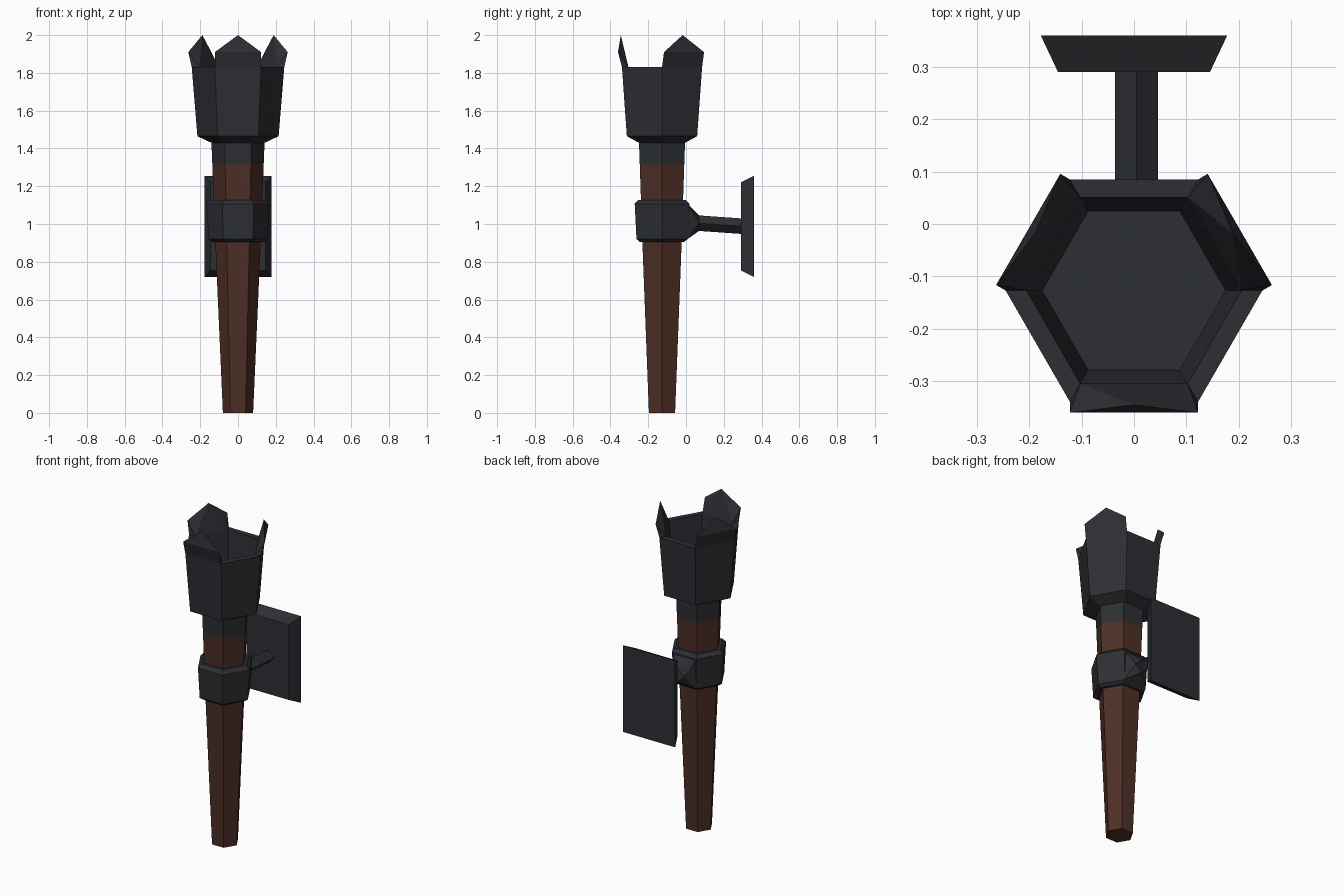
import bpy, bmesh, math
from mathutils import Vector

if "Cube" in bpy.data.objects:
    bpy.data.objects.remove(bpy.data.objects["Cube"])

CY = -0.127  # y of the torch axis


def material(name, col):
    m = bpy.data.materials.new(name)
    m.diffuse_color = (*col, 1)
    m.use_nodes = True
    m.node_tree.nodes["Principled BSDF"].inputs["Base Color"].default_value = m.diffuse_color
    return m


iron = material("dark_iron", (0.027, 0.028, 0.034))
wood = material("brown_wood", (0.075, 0.028, 0.019))


def finish(name, bm, mat):
    bmesh.ops.recalc_face_normals(bm, faces=bm.faces)
    me = bpy.data.meshes.new(name)
    bm.to_mesh(me)
    bm.free()
    me.materials.append(mat)
    ob = bpy.data.objects.new(name, me)
    bpy.context.collection.objects.link(ob)
    return ob


def hex_point(i, r, z):
    a = math.radians(60 * i)
    return Vector((r * math.cos(a), CY + r * math.sin(a), z))


def loft(name, rings, mat):
    """Skin a stack of point rings and cap both ends."""
    bm = bmesh.new()
    vs = [[bm.verts.new(p) for p in ring] for ring in rings]
    n = len(vs[0])
    for a, b in zip(vs, vs[1:]):
        for i in range(n):
            j = (i + 1) % n
            bm.faces.new((a[i], a[j], b[j], b[i]))
    bm.faces.new(vs[0])
    bm.faces.new(vs[-1])
    return finish(name, bm, mat)


def hex_stack(name, profile, mat):
    return loft(name, [[hex_point(i, r, z) for i in range(6)] for r, z in profile], mat)


def hull(name, pts, mat):
    bm = bmesh.new()
    for p in pts:
        bm.verts.new(p)
    bmesh.ops.convex_hull(bm, input=bm.verts)
    bmesh.ops.dissolve_limit(bm, angle_limit=0.01, verts=bm.verts, edges=bm.edges)
    return finish(name, bm, mat)


def rect(w, y, z0, z1):
    return [(-w, y, z0), (w, y, z0), (w, y, z1), (-w, y, z1)]


def diamond(y, z, r=0.041, x=0.005):
    return [(x - r, y, z), (x, y, z - r), (x + r, y, z), (x, y, z + r)]


# Tapered wooden handle and the iron sleeve above it
hex_stack("handle", [(0.08, 0), (0.12, 0.9), (0.136, 1.315)], wood)
hex_stack("sleeve", [(0.136, 1.315), (0.141, 1.44)], iron)

# Hollow cup
hex_stack("cup", [(0.141, 1.43), (0.215, 1.465), (0.245, 1.83),
                  (0.205, 1.83), (0.175, 1.5)], iron)

# Pointed prongs on every other side of the cup
for k, i in enumerate((0, 2, 4)):
    a, b = hex_point(i, 0.245, 1.83), hex_point(i + 1, 0.245, 1.83)
    ang = math.radians(60 * i + 30)
    out = Vector((math.cos(ang), math.sin(ang), 0))
    lean = out * 0.021 + Vector((0, 0, 0.08))
    tip = (a + b) / 2 + out * 0.006 + Vector((0, 0, 0.17))
    hull(f"prong_{k + 1}", [a, b, hex_point(i, 0.205, 1.83), hex_point(i + 1, 0.205, 1.83),
                            a + lean, b + lean, tip], iron)

# Holder ring, with a boss narrowing into the arm
hex_stack("holder_ring", [(0.135, 0.905), (0.156, 0.92), (0.167, 1.107), (0.145, 1.128)], iron)
hull("ring_boss", rect(0.078, 0.008, 0.92, 1.107) + rect(0.065, 0.02, 0.93, 1.095)
     + diamond(0.07, 1.005), iron)
loft("arm", [diamond(0.06, 1.005), diamond(0.3, 0.988)], iron)

# Wall plate with sloped edges
loft("wall_plate", [rect(0.145, 0.29, 0.755, 1.22), rect(0.178, 0.36, 0.72, 1.255)], iron)
